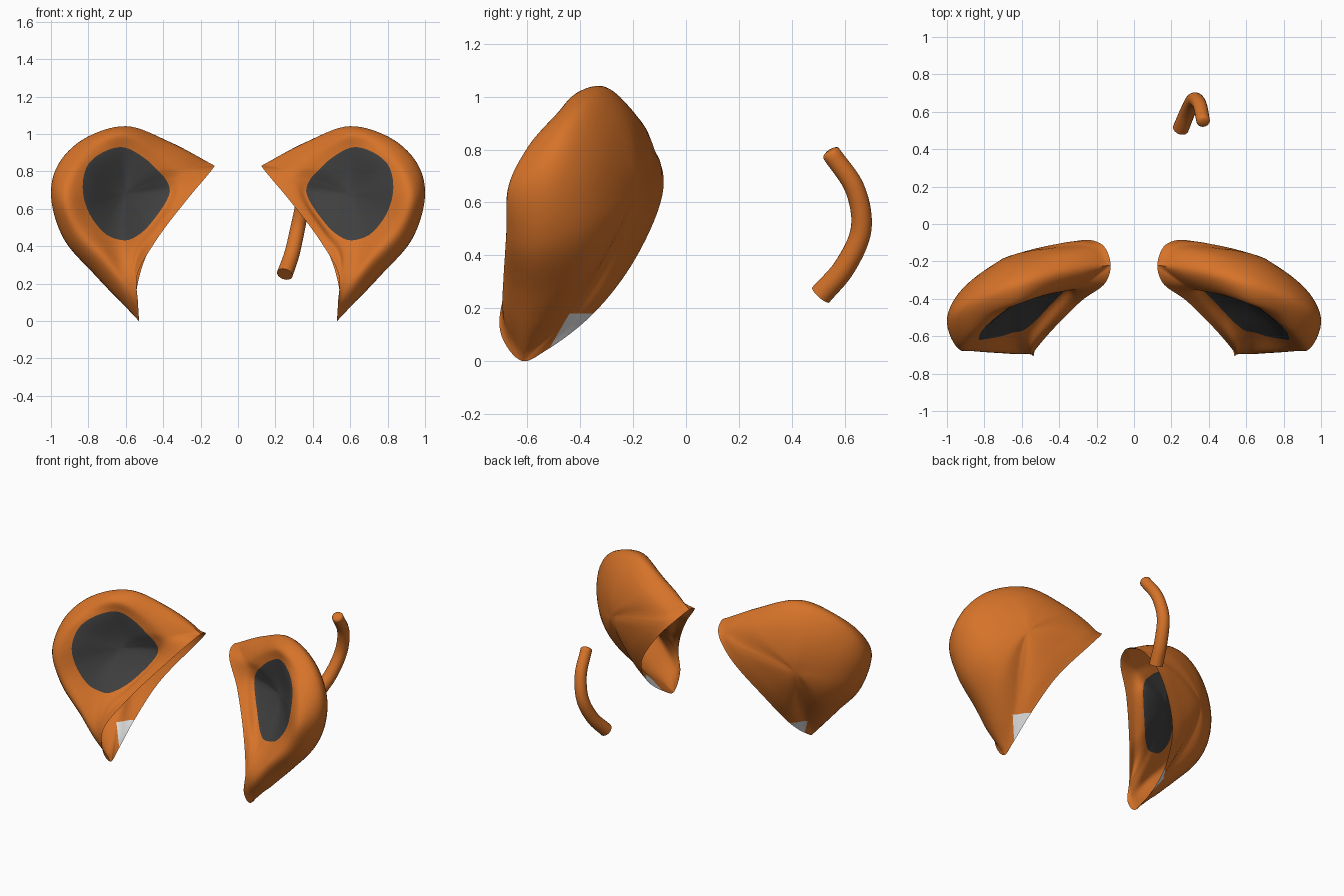
import bpy, bmesh
from mathutils import Vector

if "Cube" in bpy.data.objects:
    bpy.data.objects.remove(bpy.data.objects["Cube"])

def material(name, rgb):
    m = bpy.data.materials.new(name)
    m.diffuse_color = (*rgb, 1)
    m.use_nodes = True
    m.node_tree.nodes["Principled BSDF"].inputs["Base Color"].default_value = m.diffuse_color
    return m

ORANGE = material("orange", (0.67, 0.17, 0.022))
DARK = material("dark grey", (0.05, 0.05, 0.05))
WHITE = material("white", (0.8, 0.8, 0.8))

def V(pts):
    return [Vector(p) for p in pts]

def segment(p0, p1, p2, p3, n):
    """n points from p1 towards p2 (p2 excluded), chord-length spline."""
    d = [max((b - a).length ** 0.5, 1e-4) for a, b in ((p0, p1), (p1, p2), (p2, p3))]
    m1 = ((p1 - p0) / d[0] - (p2 - p0) / (d[0] + d[1]) + (p2 - p1) / d[1]) * d[1]
    m2 = ((p2 - p1) / d[1] - (p3 - p1) / (d[1] + d[2]) + (p3 - p2) / d[2]) * d[1]
    out = []
    for i in range(n):
        t = i / n
        out.append(p1 * (2*t**3 - 3*t*t + 1) + m1 * (t**3 - 2*t*t + t)
                   + p2 * (3*t*t - 2*t**3) + m2 * (t**3 - t*t))
    return out

def path(pts, n, before=None, after=None):
    """Open spline through pts, with optional ghost ends."""
    a = before if before is not None else pts[0] * 2 - pts[1]
    b = after if after is not None else pts[-1] * 2 - pts[-2]
    q = [a] + list(pts) + [b]
    out = []
    for i in range(len(pts) - 1):
        out += segment(*q[i:i + 4], n)
    return out + [pts[-1].copy()]

def loop(pts, n):
    k = len(pts)
    out = []
    for i in range(k):
        out += segment(pts[i - 1], pts[i], pts[(i + 1) % k], pts[(i + 2) % k], n)
    return out

# Ear rings: 0 = tip, 8 = bottom point, 9-13 = open side facing the middle
rim = V([(.125, -.22, .83), (.36, -.25, .955), (.60, -.315, 1.04), (.83, -.40, .97),
         (.965, -.48, .83), (1.0, -.53, .67), (.93, -.56, .44), (.75, -.58, .235),
         (.53, -.62, 0)])
front_cut = V([(.535, -.70, .10), (.54, -.69, .24), (.445, -.575, .42),
               (.28, -.41, .64), (.15, -.31, .795)])
back_cut = V([(.54, -.53, .04), (.54, -.35, .18), (.47, -.19, .39),
              (.27, -.085, .66), (.16, -.12, .785)])
front_ring = V([(.30, -.34, .815), (.43, -.36, .915), (.61, -.42, 1.0), (.79, -.49, .935),
                (.895, -.595, .81), (.93, -.67, .66), (.86, -.68, .48), (.72, -.69, .33),
                (.60, -.695, .21), (.565, -.685, .26), (.545, -.65, .345), (.46, -.54, .465),
                (.325, -.385, .665), (.29, -.35, .775)])
dish_ring = V([(.43, -.37, .805), (.49, -.385, .863), (.61, -.42, .928), (.715, -.48, .905),
               (.805, -.56, .83), (.83, -.615, .705), (.795, -.615, .575), (.71, -.60, .467),
               (.645, -.58, .437), (.595, -.57, .432), (.54, -.53, .455), (.468, -.455, .52),
               (.365, -.345, .69), (.385, -.35, .755)])
dish_mid, back_mid = Vector((.60, -.41, .68)), Vector((.70, -.19, .63))
OUT = Vector((.48, .877, 0))     # direction the back of the ear faces

def dome(p, rise):
    """Point on the domed back, a third of the way in from edge point p."""
    d = back_mid - p
    depth = d.dot(OUT)
    return p + (d - OUT * depth) * .3 + OUT * depth * rise

rises = (.7, .7, .7, .7, .7, .7, .7, .65, .45, .4, .4, .4, .4, .4)
back_ring = [dome(p, r) for p, r in zip(rim + back_cut, rises)]
back_ring[0], back_ring[1], back_ring[13] = V([(.25, -.125, .81), (.42, -.155, .885),
                                               (.29, -.098, .75)])
S, R = 8, 6                      # subdivisions around and outwards

def ear(name, side):
    rim_s = path(rim, S)
    def edge(cut, other):        # closed outline, rounded over tip and bottom
        return rim_s[:-1] + path([rim[8]] + cut + [rim[0]], S, other[0], other[-1])[:-1]
    outer_f, outer_b = edge(front_cut, back_cut), edge(back_cut, front_cut)
    fr, di, ba = (loop(r, S) for r in (front_ring, dish_ring, back_ring))
    n = len(fr)
    fronts, backs = [], []
    for i in range(n):
        j = (i + n // 2) % n
        f = path([dish_mid, di[i], fr[i], outer_f[i]], R, di[j])
        b = path([outer_b[i], ba[i], back_mid], R, None, ba[j])
        # front rolls over the rim into the back, fading out at the open side
        w = max(0, min(1, 2 * i / S, 2 * (8 * S - i) / S))
        if w:
            p = path([dish_mid, di[i], fr[i], outer_f[i], ba[i], back_mid], R, di[j], ba[j])
            f = [u.lerp(v, w) for u, v in zip(f, p[:3 * R + 1])]
            b = [u.lerp(v, w) for u, v in zip(b, p[3 * R:])]
        fronts.append(f)
        backs.append(b)
    bm = bmesh.new()
    for sheet, is_back in ((fronts, False), (backs, True)):
        grid = [[bm.verts.new(p) for p in col] for col in sheet]
        for i in range(n):
            a, b = grid[i], grid[(i + 1) % n]
            for k in range(len(a) - 1):
                f = bm.faces.new((a[k], a[k + 1], b[k + 1], b[k]))
                f.material_index = 2 if is_back else (1 if k < R else 0)
    # cut clean borders for the white patch low on the back
    for co, no in (((0, 0, .18), (0, 0, 1)), ((.53, -.525, 0), (-1, 1, 0))):
        fs = [f for f in bm.faces if f.material_index == 2 and f.calc_center_median().z < .3]
        geom = set(fs) | {e for f in fs for e in f.edges} | {v for f in fs for v in f.verts}
        bmesh.ops.bisect_plane(bm, geom=list(geom), plane_co=co, plane_no=no)
    for f in bm.faces:
        c = f.calc_center_median()
        if f.material_index == 2 and not (c.z < .18 and c.y - c.x > -1.055):
            f.material_index = 0
    bmesh.ops.remove_doubles(bm, verts=bm.verts, dist=0.0004)
    for v in bm.verts:
        v.co.x *= side
    bmesh.ops.recalc_face_normals(bm, faces=bm.faces)
    finish(name, bm)

def finish(name, bm):
    me = bpy.data.meshes.new(name)
    bm.to_mesh(me)
    bm.free()
    for m in (ORANGE, DARK, WHITE):
        me.materials.append(m)
    ob = bpy.data.objects.new(name, me)
    bpy.context.collection.objects.link(ob)
    bpy.ops.object.select_all(action='DESELECT')
    ob.select_set(True)
    bpy.context.view_layer.objects.active = ob
    bpy.ops.object.shade_smooth_by_angle(angle=1.0)

ear("right_ear", 1)
ear("left_ear", -1)

# Curved tail: slightly tapered tube, flat base, rounded tip
spine = path(V([(.25, .51, .25), (.287, .60, .355), (.32, .663, .50),
                (.35, .64, .65), (.37, .55, .785)]), 8)
bm = bmesh.new()
rings, last, SIDES = [], len(spine) - 1, 20
def tail_ring(c, d, r):
    q = d.to_track_quat('Z', 'X')
    m = bmesh.ops.create_circle(bm, segments=SIDES, radius=r)["verts"]
    for v in m:
        v.co = c + q @ v.co
    rings.append(m)
for i, c in enumerate(spine):
    d = (spine[min(i + 1, last)] - spine[max(i - 1, 0)]).normalized()
    tail_ring(c, d, .043 - .007 * i / last)
for h, r in ((.006, .033), (.011, .026), (.015, .013)):
    tail_ring(spine[-1] + d * h, d, r)
for a, b in zip(rings, rings[1:]):
    for k in range(SIDES):
        j = (k + 1) % SIDES
        bm.faces.new((a[k], a[j], b[j], b[k]))
bm.faces.new(rings[0])
bm.faces.new(rings[-1])
bmesh.ops.recalc_face_normals(bm, faces=bm.faces)
finish("tail", bm)
